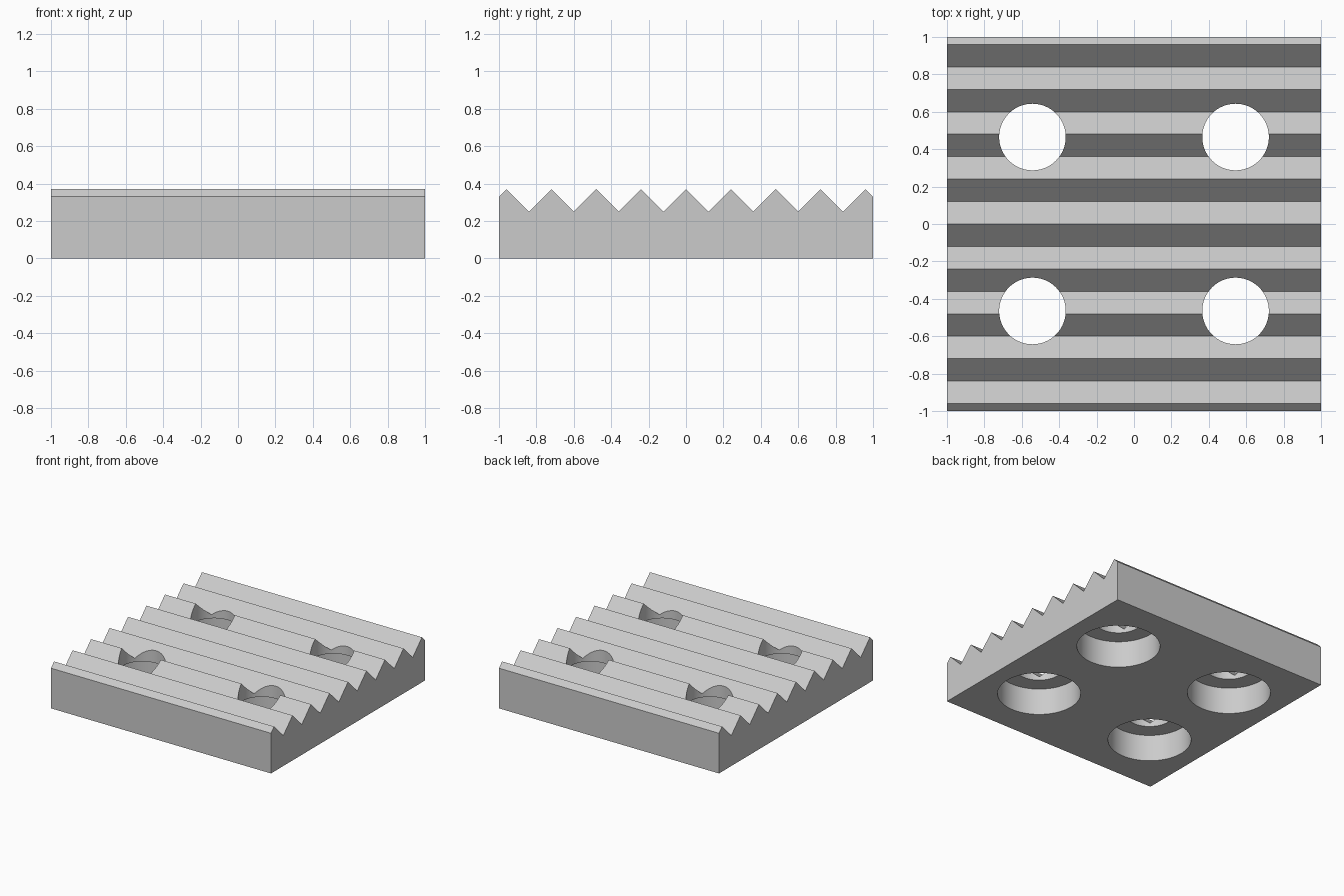
import bpy
import bmesh
import math

if "Cube" in bpy.data.objects:
    bpy.data.objects.remove(bpy.data.objects["Cube"], do_unlink=True)

PITCH, VALLEY, PEAK = 0.24, 0.25, 0.37
HOLE_X, HOLE_Y = 0.543, 0.465
HOLE_R, BORE_R, BORE_DEPTH = 0.178, 0.313, 0.22

grey = bpy.data.materials.new("light grey")
grey.use_nodes = True
colour = (0.6, 0.6, 0.6, 1)
grey.diffuse_color = colour
grey.node_tree.nodes["Principled BSDF"].inputs["Base Color"].default_value = colour


def add_object(name, bm):
    bmesh.ops.recalc_face_normals(bm, faces=bm.faces)
    mesh = bpy.data.meshes.new(name)
    bm.to_mesh(mesh)
    bm.free()
    mesh.materials.append(grey)
    obj = bpy.data.objects.new(name, mesh)
    bpy.context.collection.objects.link(obj)
    return obj


# Ridged plate: sawtooth profile extruded along x
half = PITCH / 2
end_z = PEAK - (1 - 4 * PITCH)
profile = [(-1, 0), (-1, end_z)]
profile += [(i * half, VALLEY if i % 2 else PEAK) for i in range(-8, 9)]
profile += [(1, end_z), (1, 0)]
bm = bmesh.new()
side = bm.faces.new([bm.verts.new((-1, y, z)) for y, z in profile])
swept = bmesh.ops.extrude_face_region(bm, geom=[side], use_keep_orig=True)
moved = [v for v in swept["geom"] if isinstance(v, bmesh.types.BMVert)]
bmesh.ops.translate(bm, verts=moved, vec=(2, 0, 0))
plate = add_object("ridged_plate", bm)


# Counterbored holes: stepped round cutters
def hole_cutter(x, y, segments=96):
    bm = bmesh.new()
    steps = [(BORE_R, -0.1), (BORE_R, BORE_DEPTH),
             (HOLE_R, BORE_DEPTH), (HOLE_R, PEAK + 0.1)]
    rings = []
    for r, z in steps:
        angles = [math.tau * i / segments for i in range(segments)]
        rings.append([bm.verts.new((x + r * math.cos(a), y + r * math.sin(a), z))
                      for a in angles])
    for low, high in zip(rings, rings[1:]):
        for i in range(segments):
            j = (i + 1) % segments
            bm.faces.new((low[i], low[j], high[j], high[i]))
    bm.faces.new(rings[0])
    bm.faces.new(rings[-1])
    cutter = add_object("hole_cutter", bm)
    cutter.hide_render = True
    return cutter


bpy.context.view_layer.objects.active = plate
for sx in (-1, 1):
    for sy in (-1, 1):
        cutter = hole_cutter(sx * HOLE_X, sy * HOLE_Y)
        mod = plate.modifiers.new("hole", "BOOLEAN")
        mod.operation = "DIFFERENCE"
        mod.solver = "EXACT"
        mod.object = cutter
        bpy.ops.object.modifier_apply(modifier=mod.name)
        bpy.data.objects.remove(cutter, do_unlink=True)

# Smooth hole walls, crisp ridges
bpy.ops.object.select_all(action="DESELECT")
plate.select_set(True)
bpy.ops.object.shade_smooth_by_angle(angle=math.radians(30))
